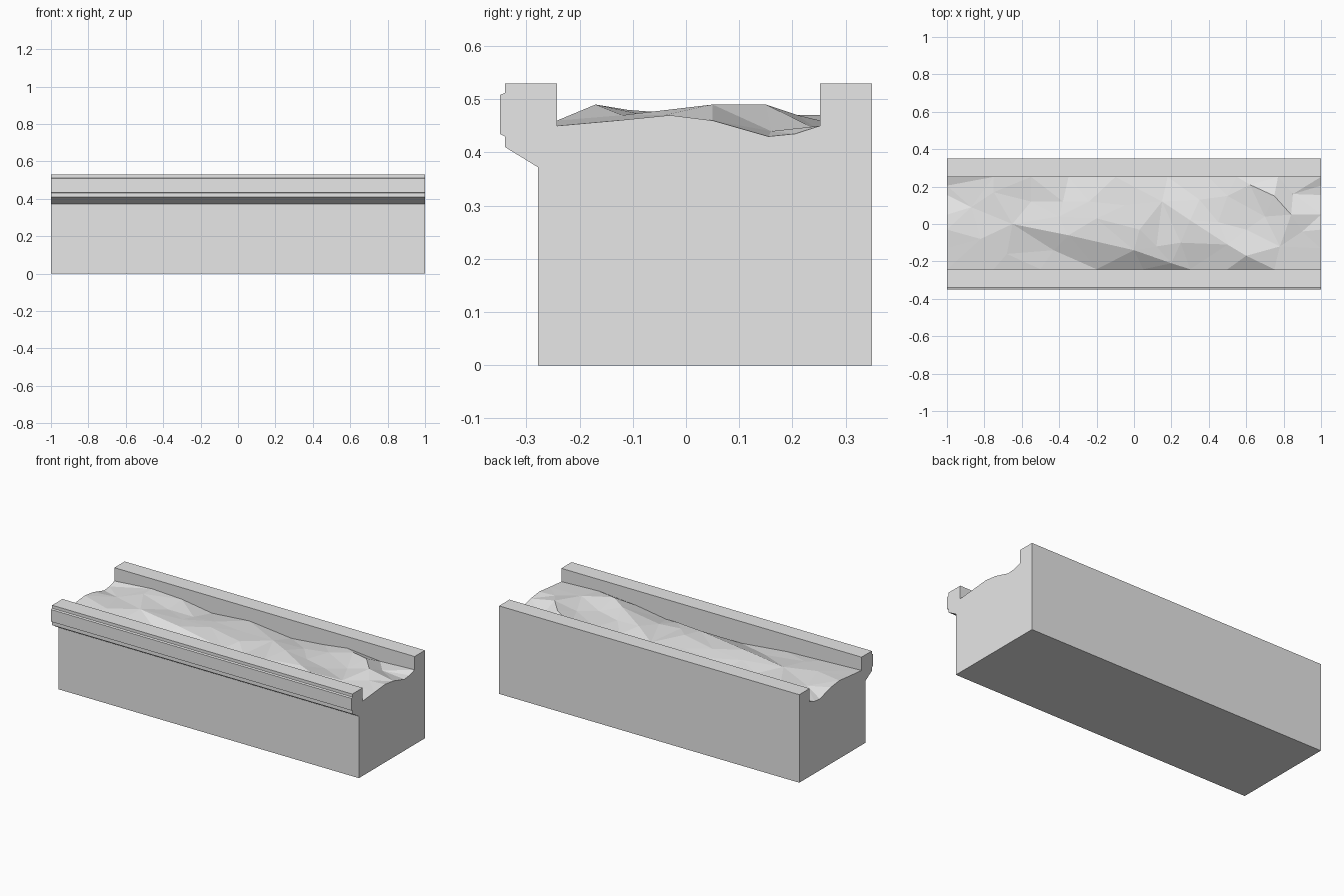
import bpy
import bmesh
from mathutils import Vector
from mathutils.geometry import delaunay_2d_cdt

default_cube = bpy.data.objects.get("Cube")
if default_cube:
    bpy.data.objects.remove(default_cube, do_unlink=True)

HALF_LENGTH = 1.0
FRONT_Y, BACK_Y = -0.242, 0.252
RIM_Z, FLOOR_Z = 0.53, 0.34

grey = bpy.data.materials.new("plain_grey")
grey.use_nodes = True
grey.diffuse_color = (0.8, 0.8, 0.8, 1)
grey.node_tree.nodes["Principled BSDF"].inputs["Base Color"].default_value = grey.diffuse_color


def add_object(name, bm):
    """Turn a bmesh into a flat-shaded object."""
    mesh = bpy.data.meshes.new(name)
    bm.to_mesh(mesh)
    bm.free()
    mesh.materials.append(grey)
    obj = bpy.data.objects.new(name, mesh)
    bpy.context.collection.objects.link(obj)
    return obj


# Cross-section of the ground where it meets both ends (y, z)
ground_section = [(FRONT_Y, 0.45), (-0.13, 0.46), (-0.03, 0.47), (0.05, 0.46),
                  (0.155, 0.43), (0.205, 0.435), (BACK_Y, 0.45)]

# Wall section: moulded front lip, ground line, plain back wall
front_section = [(-0.278, 0), (-0.278, 0.372), (-0.34, 0.41), (-0.34, 0.43),
                 (-0.35, 0.435), (-0.35, 0.508), (-0.34, 0.512), (-0.34, RIM_Z),
                 (FRONT_Y, RIM_Z)]
back_section = [(BACK_Y, RIM_Z), (0.35, RIM_Z), (0.35, 0)]


def build_trough():
    bm = bmesh.new()
    section = front_section + ground_section + back_section
    left, right = [[bm.verts.new((x, y, z)) for y, z in section]
                   for x in (-HALF_LENGTH, HALF_LENGTH)]
    bm.faces.new(left)
    bm.faces.new(right)
    # Outer skin only; the ground and inner walls are separate
    first_open = len(front_section) - 1
    last_open = first_open + len(ground_section)
    for i in range(len(section)):
        if not first_open <= i <= last_open:
            j = (i + 1) % len(section)
            bm.faces.new((left[i], right[i], right[j], left[j]))
    bmesh.ops.recalc_face_normals(bm, faces=bm.faces)
    # Inner walls run down below the uneven ground
    for y, direction in ((FRONT_Y, 1), (BACK_Y, -1)):
        corners = [(-1, FLOOR_Z), (-1, RIM_Z), (1, RIM_Z), (1, FLOOR_Z)]
        face = bm.faces.new([bm.verts.new((x * HALF_LENGTH, y, z)) for x, z in corners])
        face.normal_update()
        if face.normal.y * direction < 0:
            face.normal_flip()
    return add_object("trough", bm)


# Ground control lines and points, in hundredths (x, y, z)
ridges = [
    [(-65, 0, 47), (-35, -6, 47), (0, -14, 46), (20, -21, 43)],
    [(30, 2, 47), (50, -11, 48), (60, -17, 49)],
    [(62, 21, 47), (75, 15, 49), (84, 5, 49)],
]
loose_points = [
    (-87, 9, 45), (-82, -8, 46), (-75, 17, 47), (-68, -16, 45), (-55, 12, 45),
    (-40, 4, 46), (-43, -14, 43), (-38, 12, 45), (-24, 12, 46), (-20, 3, 47),
    (-5, 10, 46), (3, -3, 47), (15, 12, 45), (12, -12, 45), (25, -10, 45),
    (35, 13, 45), (45, 1, 46), (50, 15, 46), (60, -3, 46), (70, 4, 46),
    (78, -12, 47), (85, 16, 44), (90, -4, 47),
]
# Heights along the front and back walls (x, z)
front_line = [(-75, 44), (-50, 43), (-20, 40), (5, 39), (30, 41), (50, 44), (75, 46)]
back_line = [(-75, 47), (-55, 46), (-35, 43), (-10, 45), (18, 42), (40, 44), (55, 46), (77, 44)]


def build_ground():
    points, edges = [], []

    def add_line(line, join=True):
        start = len(points)
        points.extend(Vector(p) for p in line)
        if join:
            edges.extend((i, i + 1) for i in range(start, len(points) - 1))

    for ridge in ridges:
        add_line([Vector(p) / 100 for p in ridge])
    add_line([Vector(p) / 100 for p in loose_points], join=False)
    for x in (-HALF_LENGTH, HALF_LENGTH):
        add_line([(x, y, z) for y, z in ground_section])
    for y, line in ((FRONT_Y, front_line), (BACK_Y, back_line)):
        add_line([(x / 100, y, z / 100) for x, z in line], join=False)

    flat = [p.to_2d() for p in points]
    coords, _, faces, origins, _, _ = delaunay_2d_cdt(flat, edges, [], 0, 1e-5)
    bm = bmesh.new()
    verts = [bm.verts.new((co.x, co.y, points[source[0]].z))
             for co, source in zip(coords, origins)]
    for face in faces:
        bm.faces.new([verts[i] for i in face])
    for face in bm.faces:
        face.normal_update()
        if face.normal.z < 0:
            face.normal_flip()
    return add_object("ground", bm)


build_trough()
build_ground()
